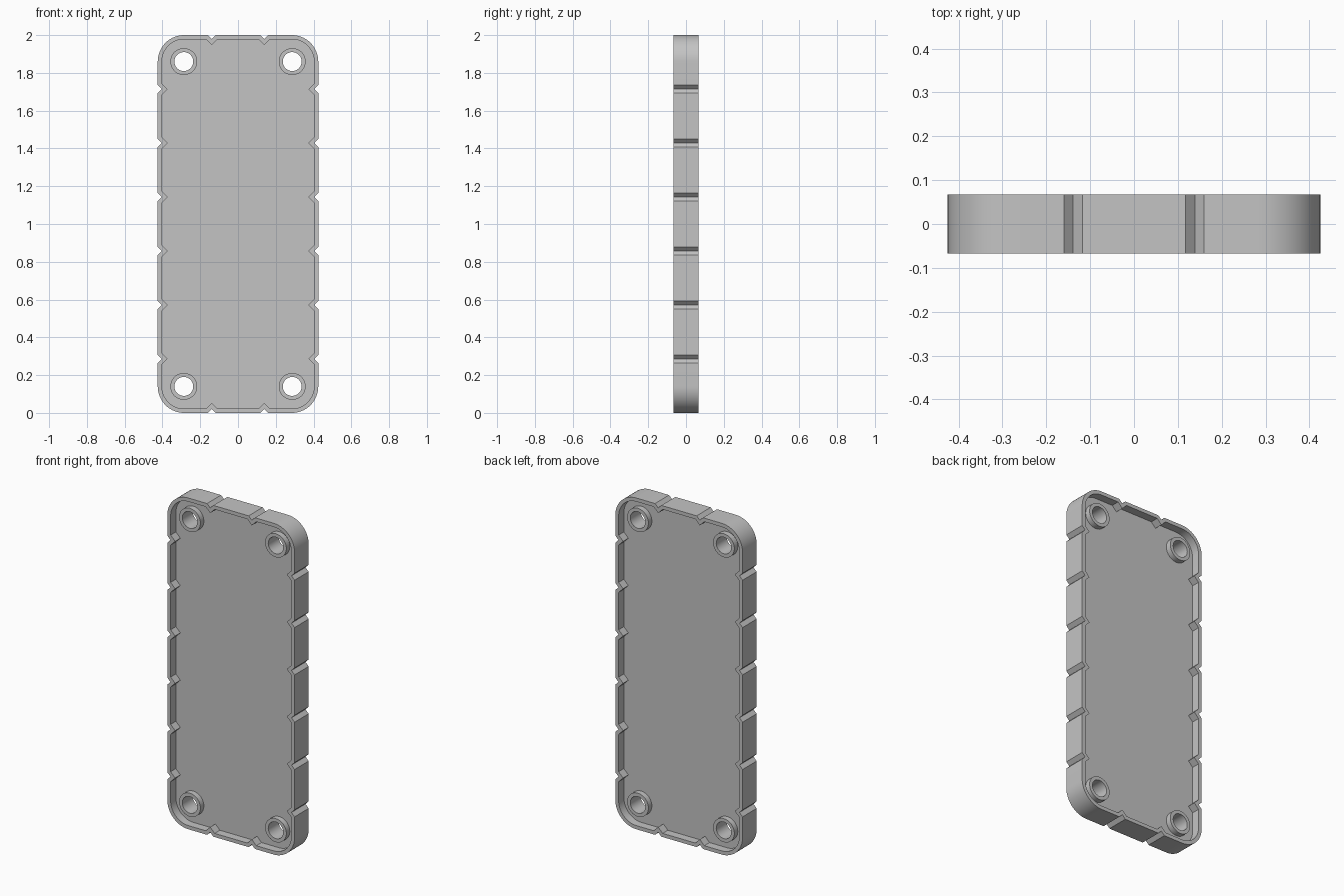
import bpy, bmesh, math

if "Cube" in bpy.data.objects:
    bpy.data.objects.remove(bpy.data.objects["Cube"])

HALF_W, HALF_H, HALF_D = 0.425, 1.0, 0.067   # overall half sizes
CORNER_R, RIM, NOTCH = 0.14, 0.022, 0.021    # corner radius, rim thickness, V notch
WEB, BOSS_Y = 0.017, 0.05                    # half thickness of web, boss face
BOSS_R, HOLE_R = 0.071, 0.05
HOLE_X, HOLE_Z = 0.287, 0.86
SHORT_NOTCHES = [-0.139, 0.139]
LONG_NOTCHES = [k * 2 / 7 - 1 for k in range(1, 7)]


def outline(t):
    """Rounded notched rectangle in x/z, offset inward by t."""
    pts = []
    for k in range(4):
        a = k * math.pi / 2
        dx, dz = round(math.cos(a)), round(math.sin(a))
        nx, nz = -dz, dx
        length, dist, notches = ((HALF_W, HALF_H, SHORT_NOTCHES) if k % 2 == 0
                                 else (HALF_H, HALF_W, LONG_NOTCHES))

        def put(along, inward):
            pts.append((dx * along - nx * (dist - inward),
                        dz * along - nz * (dist - inward)))

        w = NOTCH + t * math.tan(math.pi / 8)
        for c in notches:
            put(c - w, t)
            put(c, NOTCH + t * math.sqrt(2))
            put(c + w, t)
        for i in range(17):
            b = i / 16 * math.pi / 2
            put(length - CORNER_R + (CORNER_R - t) * math.sin(b),
                CORNER_R - (CORNER_R - t) * math.cos(b))
    return pts


def circle(cx, cz, r, n=48):
    return [(cx + r * math.cos(2 * math.pi * i / n),
             cz + r * math.sin(2 * math.pi * i / n)) for i in range(n)]


bm = bmesh.new()


def ring(pts, y):
    return [bm.verts.new((x, y, z + HALF_H)) for x, z in pts]


def bridge(a, b):
    n = len(a)
    for i in range(n):
        j = (i + 1) % n
        bm.faces.new((a[i], a[j], b[j], b[i]))


def loop_edges(v):
    return [bm.edges.get((v[i - 1], v[i])) for i in range(len(v))]


outer, bores = [], []
for s in (-1, 1):
    # rim: flat lip and inner wall
    out = ring(outline(0), s * HALF_D)
    lip = ring(outline(RIM), s * HALF_D)
    base = ring(outline(RIM), s * WEB)
    bridge(out, lip)
    bridge(lip, base)
    outer.append(out)
    floor_edges = loop_edges(base)
    # four screw bosses
    side_bores = []
    for cx in (-HOLE_X, HOLE_X):
        for cz in (-HOLE_Z, HOLE_Z):
            foot = ring(circle(cx, cz, BOSS_R), s * WEB)
            top = ring(circle(cx, cz, BOSS_R), s * BOSS_Y)
            bore = ring(circle(cx, cz, HOLE_R), s * BOSS_Y)
            bridge(foot, top)
            bridge(top, bore)
            side_bores.append(bore)
            floor_edges += loop_edges(foot)
    bores.append(side_bores)
    # recessed web with openings for the bosses
    bmesh.ops.triangle_fill(bm, use_beauty=True, edges=floor_edges, normal=(0, s, 0))

# outer wall and through holes
bridge(outer[0], outer[1])
for a, b in zip(*bores):
    bridge(a, b)
bmesh.ops.recalc_face_normals(bm, faces=bm.faces[:])

mesh = bpy.data.meshes.new("notched_plate")
bm.to_mesh(mesh)
bm.free()
plate = bpy.data.objects.new("notched_plate", mesh)
bpy.context.collection.objects.link(plate)

grey = bpy.data.materials.new("light grey")
grey.diffuse_color = (0.55, 0.55, 0.55, 1)
grey.use_nodes = True
grey.node_tree.nodes["Principled BSDF"].inputs["Base Color"].default_value = grey.diffuse_color
mesh.materials.append(grey)

bpy.context.view_layer.objects.active = plate
plate.select_set(True)
bpy.ops.object.shade_smooth_by_angle(angle=math.radians(30))
